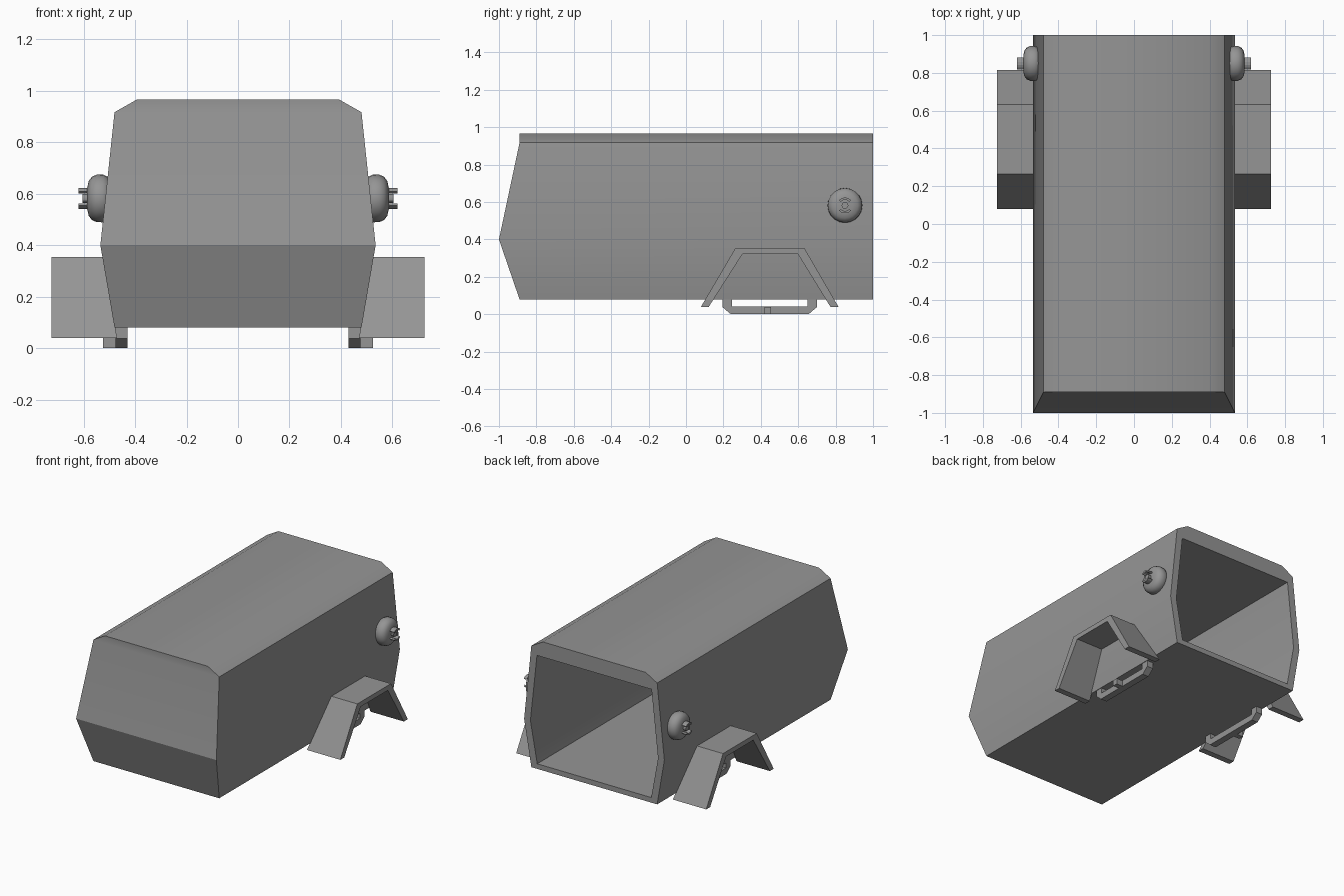
import bpy, bmesh
from math import sin, cos, pi, radians

if "Cube" in bpy.data.objects:
    bpy.data.objects.remove(bpy.data.objects["Cube"], do_unlink=True)

GREY = (0.30, 0.30, 0.30, 1)
grey = bpy.data.materials.new("grey_metal")
grey.use_nodes = True
grey.diffuse_color = GREY
grey.node_tree.nodes["Principled BSDF"].inputs["Base Color"].default_value = GREY


def make(name, verts, faces, smooth=False):
    """Turn points and faces into an object with outward normals."""
    bm = bmesh.new()
    vs = [bm.verts.new(v) for v in verts]
    for f in faces:
        bm.faces.new([vs[i] for i in f])
    bmesh.ops.recalc_face_normals(bm, faces=bm.faces)
    mesh = bpy.data.meshes.new(name)
    bm.to_mesh(mesh)
    bm.free()
    mesh.materials.append(grey)
    ob = bpy.data.objects.new(name, mesh)
    bpy.context.collection.objects.link(ob)
    if smooth:
        bpy.ops.object.select_all(action='DESELECT')
        ob.select_set(True)
        bpy.context.view_layer.objects.active = ob
        bpy.ops.object.shade_smooth_by_angle(angle=radians(30))
    return ob


def extrude_x(name, profile, inner, outer, side):
    """Extrude a y-z outline sideways; inner and outer give x from z."""
    n = len(profile)
    verts = [(side * f(z), y, z) for f in (inner, outer) for y, z in profile]
    faces = [list(range(n)), list(range(n, 2 * n))]
    faces += [(i, (i + 1) % n, n + (i + 1) % n, n + i) for i in range(n)]
    return make(name, verts, faces)


def lathe_x(name, profile, side, cy, cz, seg=20):
    """Revolve (x, radius) points about a sideways axis."""
    verts = [(side * x, cy + r * cos(2 * pi * k / seg), cz + r * sin(2 * pi * k / seg))
             for x, r in profile for k in range(seg)]
    rings = len(profile)
    faces = [(j * seg + k, j * seg + (k + 1) % seg,
              (j + 1) * seg + (k + 1) % seg, (j + 1) * seg + k)
             for j in range(rings - 1) for k in range(seg)]
    faces += [list(range(seg)), list(range((rings - 1) * seg, rings * seg))]
    return make(name, verts, faces, smooth=True)


# Hollow housing: pointed front, open back
half = [(0.48, 0.08, -0.89), (0.535, 0.40, -1.0), (0.48, 0.917, -0.89), (0.392, 0.967, -0.89)]
ring = half + [(-x, z, y) for x, z, y in reversed(half)]
hole_half = [(0.435, 0.115), (0.487, 0.40), (0.437, 0.862)]
hole = hole_half + [(-x, z) for x, z in reversed(hole_half)]
verts = [(x, y, z) for x, z, y in ring] + [(x, 1, z) for x, z, y in ring]
verts += [(x, y, z) for y in (1, -0.85) for x, z in hole]
N, H = len(ring), len(hole)
MOUTH, DEEP = 2 * N, 2 * N + H
rim = [0, 1, 2, 2, 3, 3, 4, 5]          # rim corner matching each outer corner
faces = [(i, i + 1, N - 2 - i, N - 1 - i) for i in range(3)]
for i in range(N):
    j = (i + 1) % N
    faces.append((i, j, N + j, N + i))
    face = [N + i, N + j, MOUTH + rim[j]]
    if rim[i] != rim[j]:
        face.append(MOUTH + rim[i])
    faces.append(face)
for i in range(H):
    j = (i + 1) % H
    faces.append((MOUTH + i, MOUTH + j, DEEP + j, DEEP + i))
faces.append([DEEP + i for i in range(H)])
make("housing", verts, faces, smooth=True)

# Outlines of the side parts as (y, z)
bracket = [(0.08, 0.04), (0.265, 0.355), (0.632, 0.355), (0.815, 0.04),
           (0.772, 0.04), (0.598, 0.322), (0.302, 0.322), (0.122, 0.04)]
skid = [(0.195, 0.085), (0.195, 0.038), (0.24, 0.0), (0.655, 0.0), (0.70, 0.038),
        (0.70, 0.085), (0.65, 0.085), (0.65, 0.042), (0.245, 0.042), (0.245, 0.085)]
tab = [(0.42, 0.0), (0.455, 0.0), (0.455, 0.04), (0.42, 0.04)]
dome = [(0.495, 0.072), (0.51, 0.086), (0.525, 0.093), (0.55, 0.092),
        (0.568, 0.084), (0.58, 0.068), (0.586, 0.042)]
KY, KZ = 0.85, 0.582

for label, s in (("left", 1), ("right", -1)):
    # Bent foot plate, its inner edge following the sloping wall
    extrude_x(label + "_bracket", bracket, lambda z: 0.477 + 0.17 * (z - 0.08),
              lambda z: 0.725, s)
    # Skid rail under the housing with a small stop
    extrude_x(label + "_skid", skid, lambda z: 0.43, lambda z: 0.477, s)
    extrude_x(label + "_skid_tab", tab, lambda z: 0.47, lambda z: 0.525, s)
    # Round knob with a centre pin
    lathe_x(label + "_knob", dome, s, KY, KZ)
    lathe_x(label + "_knob_pin", [(0.57, 0.018), (0.605, 0.018)], s, KY, KZ, 12)
    # Two curved prongs around the pin
    for name, mid in (("upper", pi / 2), ("lower", -pi / 2)):
        angles = [mid + radians(a) for a in range(-50, 51, 20)]
        arc = [(KY + 0.042 * cos(a), KZ + 0.042 * sin(a)) for a in angles]
        arc += [(KY + 0.03 * cos(a), KZ + 0.03 * sin(a)) for a in reversed(angles)]
        extrude_x(f"{label}_{name}_prong", arc, lambda z: 0.575, lambda z: 0.62, s)
